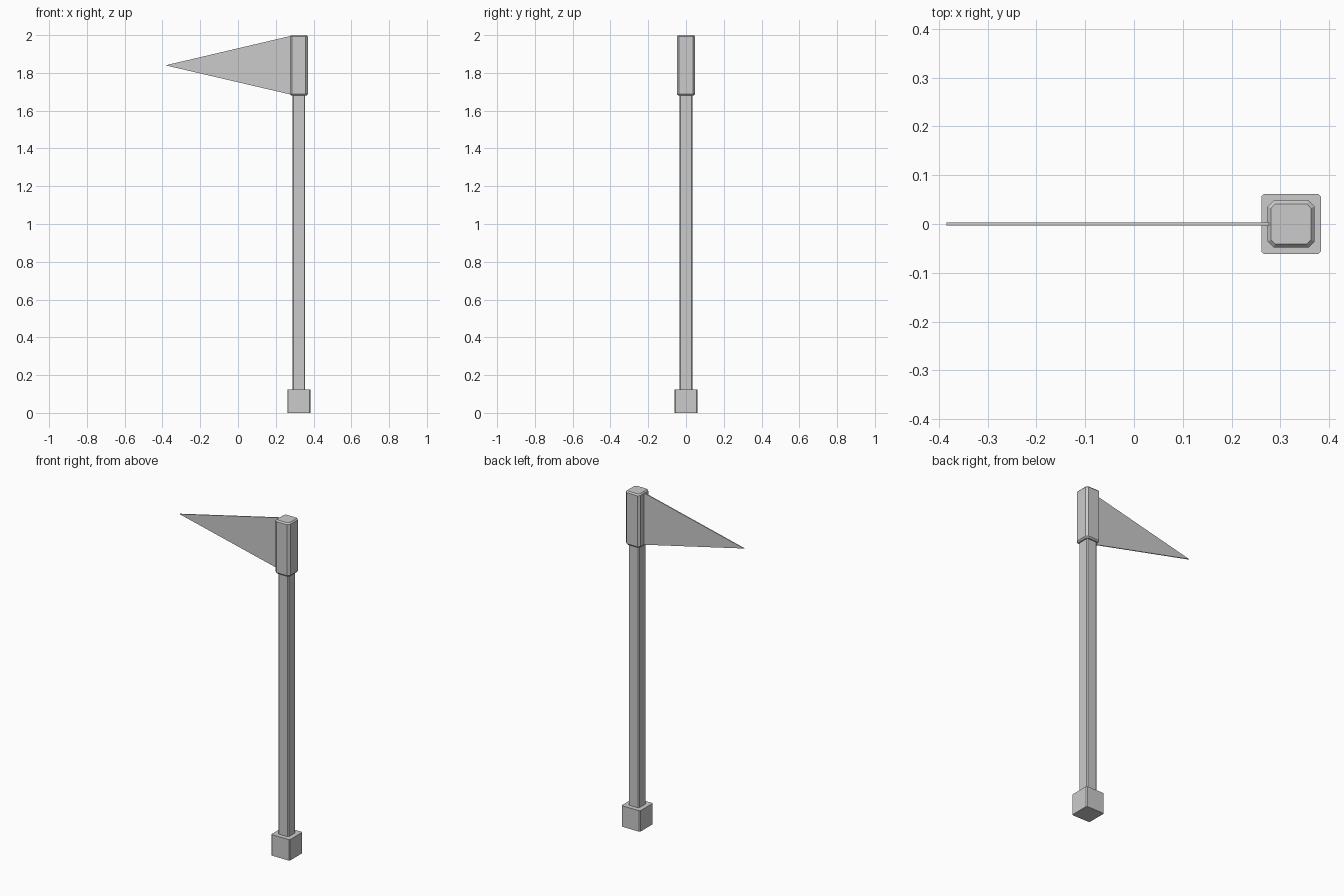
import bpy, bmesh

if "Cube" in bpy.data.objects:
    bpy.data.objects.remove(bpy.data.objects["Cube"])

CX = 0.322  # pole axis


def make(name, rings):
    """Loft equal-sized rings of points into a closed flat-shaded solid."""
    bm = bmesh.new()
    loops = [[bm.verts.new(p) for p in ring] for ring in rings]
    n = len(loops[0])
    for a, b in zip(loops, loops[1:]):
        for i in range(n):
            j = (i + 1) % n
            bm.faces.new((a[i], a[j], b[j], b[i]))
    bm.faces.new(loops[0][::-1])
    bm.faces.new(loops[-1])
    bmesh.ops.recalc_face_normals(bm, faces=bm.faces)
    me = bpy.data.meshes.new(name)
    bm.to_mesh(me)
    bm.free()
    ob = bpy.data.objects.new(name, me)
    bpy.context.collection.objects.link(ob)
    return ob


def octagon(h, c, z):
    """Square of half-width h with corners chamfered by c."""
    k = h - c
    pts = [(h, -k), (h, k), (k, h), (-k, h), (-h, k), (-h, -k), (-k, -h), (k, -h)]
    return [(CX + x, y, z) for x, y in pts]


# Base block
make("base_block", [octagon(0.061, 0.005, 0), octagon(0.061, 0.005, 0.125)])

# Long pole with narrow chamfers
make("pole", [octagon(0.034, 0.005, 0.12), octagon(0.034, 0.005, 1.69)])

# Sleeve at the top, bevelled at both ends
make("top_sleeve", [octagon(0.041, 0.009, 1.68), octagon(0.048, 0.012, 1.688),
                    octagon(0.048, 0.012, 1.992), octagon(0.041, 0.009, 2.0)])

# Thin triangular pennant
tri = [(-0.384, 1.84), (0.285, 1.684), (0.285, 1.997)]
make("pennant", [[(x, y, z) for x, z in tri] for y in (-0.003, 0.003)])
